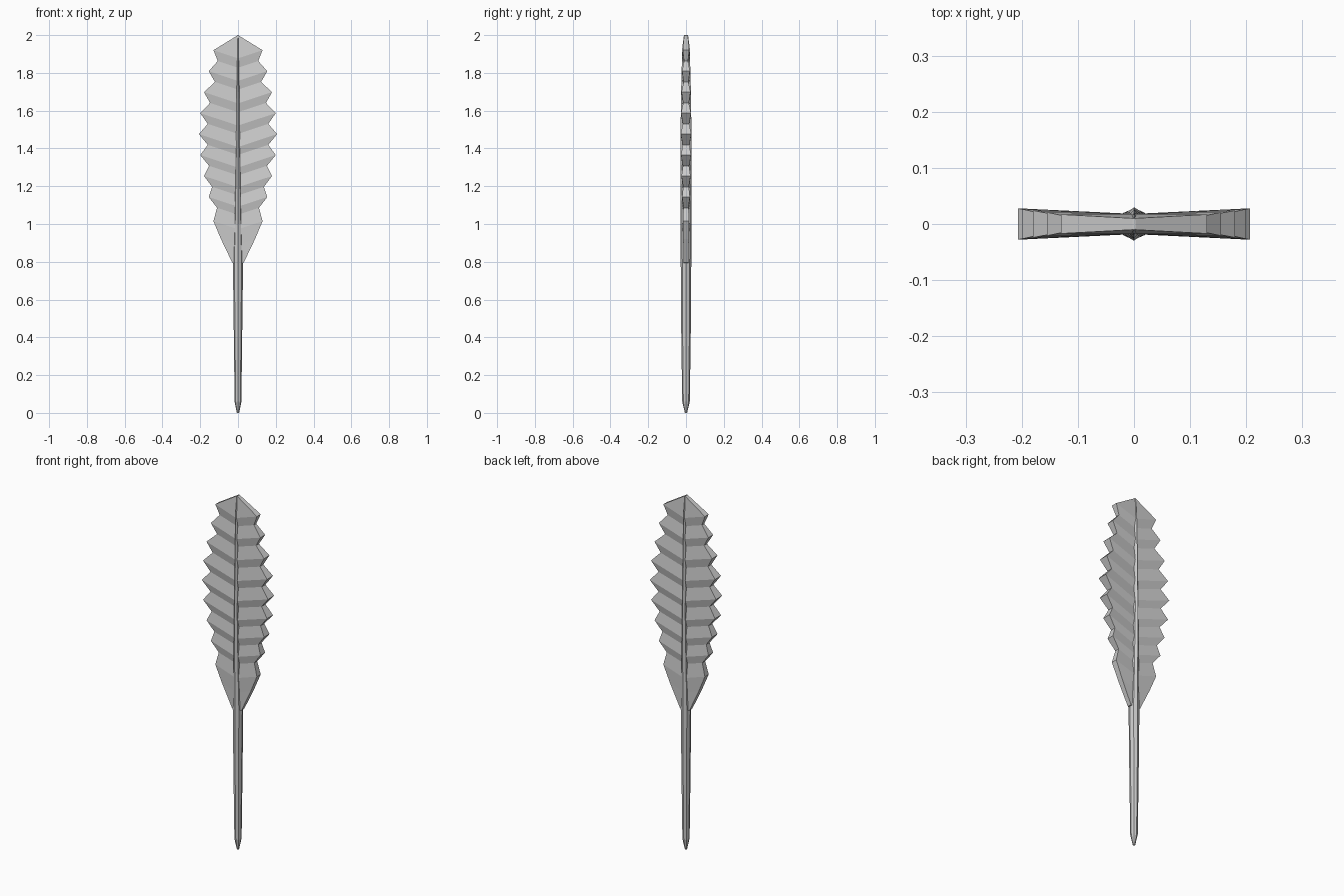
import bpy, bmesh, math

cube = bpy.data.objects.get("Cube")
if cube:
    bpy.data.objects.remove(cube, do_unlink=True)

grey = bpy.data.materials.new("plain grey")
grey.use_nodes = True
grey.diffuse_color = (0.6, 0.6, 0.6, 1)
grey.node_tree.nodes["Principled BSDF"].inputs["Base Color"].default_value = (0.6, 0.6, 0.6, 1)


def finish(bm, name):
    bmesh.ops.recalc_face_normals(bm, faces=bm.faces)
    mesh = bpy.data.meshes.new(name)
    bm.to_mesh(mesh)
    bm.free()
    mesh.materials.append(grey)
    obj = bpy.data.objects.new(name, mesh)
    bpy.context.collection.objects.link(obj)
    return obj


# Half outline from top to base: barb tips alternate with notches
tip_x = [0.13, 0.155, 0.18, 0.20, 0.207, 0.20, 0.18, 0.155, 0.13]
notch_x = [0.107, 0.122, 0.148, 0.16, 0.16, 0.153, 0.137, 0.111]
rows = []
for i, x in enumerate(tip_x):
    z = 1.92 - 0.111 * i - (0.017 if i == 8 else 0)
    thick = 0.028 - 0.011 * (abs(i - 4) / 4) ** 1.5
    rows.append((x, z, thick, 0.018))
    if i < 8:
        rows.append((notch_x[i], z - 0.057, thick * 0.62, 0.009))
rows += [(0.09, 0.92, 0.015, 0.014), (0.03, 0.795, 0.012, 0.012)]


def vane(side, name):
    """Wedge of ridged barbs on one side of the shaft."""
    bm = bmesh.new()
    apex = [bm.verts.new((0, y, 2.0)) for y in (-0.01, 0.01)]
    prev = None
    for x, z, edge, root in rows:
        outer = [bm.verts.new((side * x, y, z)) for y in (-edge, edge)]
        inner = [bm.verts.new((0, y, z - 0.33 * x)) for y in (-root, root)]
        if prev is None:
            for k in (0, 1):
                bm.faces.new((apex[k], outer[k], inner[k]))
            bm.faces.new((apex[0], apex[1], outer[1], outer[0]))
            bm.faces.new((apex[0], apex[1], inner[1], inner[0]))
        else:
            po, pi = prev
            for k in (0, 1):
                bm.faces.new((po[k], outer[k], inner[k], pi[k]))
            bm.faces.new((po[0], po[1], outer[1], outer[0]))
            bm.faces.new((pi[0], pi[1], inner[1], inner[0]))
        prev = (outer, inner)
    bm.faces.new((prev[0][0], prev[0][1], prev[1][1], prev[1][0]))
    return finish(bm, name)


vane(1, "left_vane")
vane(-1, "right_vane")

# Tapered shaft: height, half width, half depth
profile = [(0, 0.006, 0.006), (0.06, 0.018, 0.02), (0.4, 0.022, 0.025),
           (0.8, 0.027, 0.028), (1.0, 0.021, 0.029), (1.4, 0.012, 0.03),
           (1.7, 0.009, 0.026), (1.93, 0.005, 0.02), (2.0, 0.003, 0.011)]
bm = bmesh.new()
sides = 8
rings = []
for z, w, d in profile:
    rings.append([bm.verts.new((w * math.sin(a), -d * math.cos(a), z))
                  for a in (math.tau * k / sides for k in range(sides))])
for low, high in zip(rings, rings[1:]):
    for k in range(sides):
        n = (k + 1) % sides
        bm.faces.new((low[k], low[n], high[n], high[k]))
bm.faces.new(rings[0])
bm.faces.new(rings[-1])
finish(bm, "shaft")
